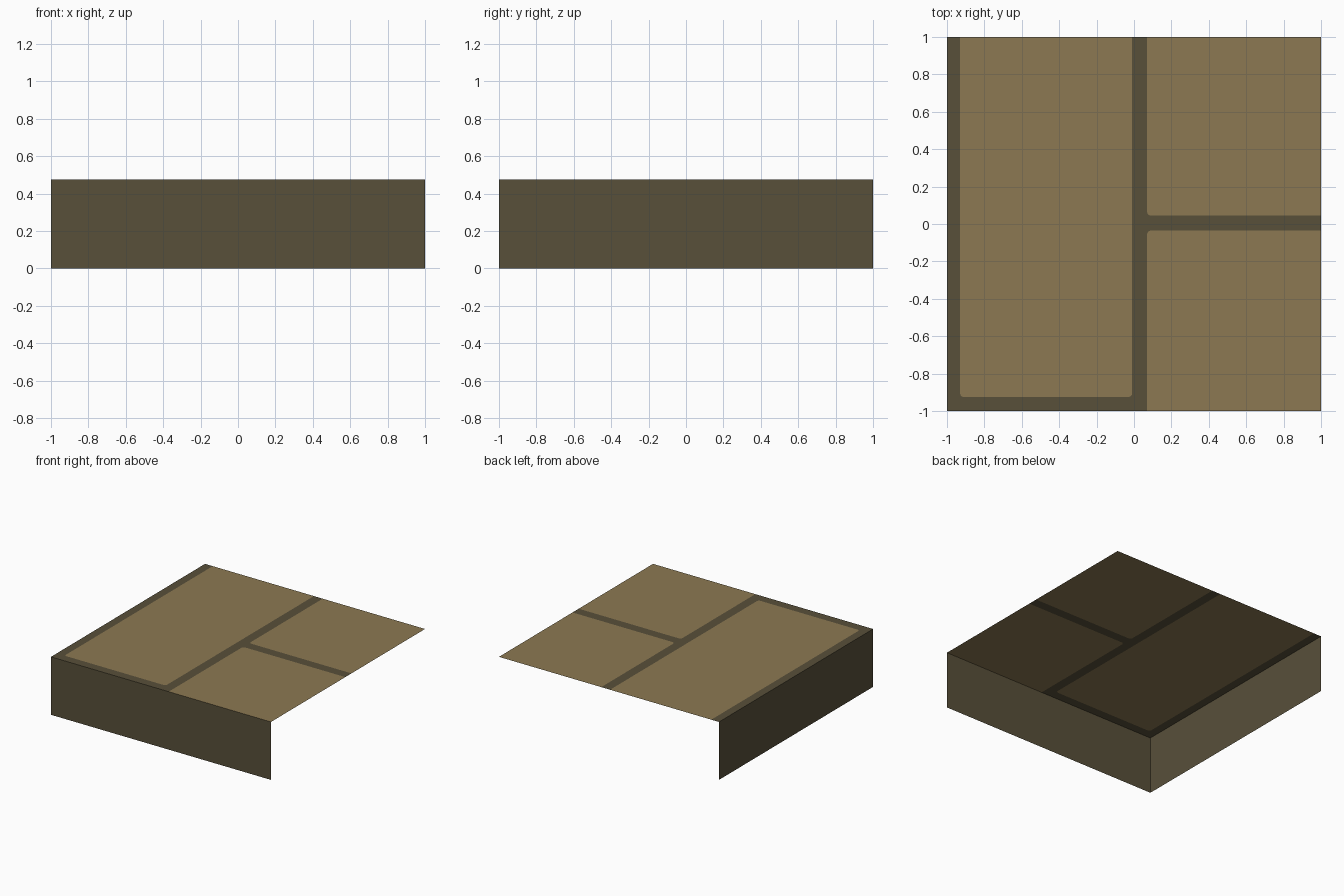
import bpy, bmesh, math
from mathutils import Vector

if "Cube" in bpy.data.objects:
    bpy.data.objects.remove(bpy.data.objects["Cube"])

H = 0.476      # height of the top surface
R = 0.02       # rounding of the inner slab corners
X0, X1, X2 = -0.93, -0.01, 0.07      # slab edges across
Y0, Y1, Y2 = -0.925, -0.035, 0.045   # slab edges front to back


def material(name, rgb):
    m = bpy.data.materials.new(name)
    m.diffuse_color = (*rgb, 1)
    m.use_nodes = True
    m.node_tree.nodes["Principled BSDF"].inputs["Base Color"].default_value = m.diffuse_color
    return m


stone = material("tan stone", (0.262, 0.191, 0.084))
mortar = material("dark mortar", (0.098, 0.080, 0.042))


def rounded(corner, before, after, steps=4):
    """Arc through a right-angle corner, running from 'before' to 'after'."""
    c, a, b = Vector(corner), Vector(before), Vector(after)
    u, v = (a - c).normalized() * R, (b - c).normalized() * R
    centre = c + u + v
    pts = []
    for i in range(steps + 1):
        t = math.pi / 2 * i / steps
        pts.append(tuple(centre - v * math.cos(t) - u * math.sin(t)))
    return pts


def outline(points):
    """Expand corners flagged with a third value into arcs."""
    out = []
    n = len(points)
    for i, p in enumerate(points):
        if len(p) == 3:
            out += rounded(p[:2], points[i - 1][:2], points[(i + 1) % n][:2])
        else:
            out.append(p)
    return out


def sheet(name, points3d, mat):
    bm = bmesh.new()
    f = bm.faces.new([bm.verts.new(p) for p in points3d])
    f.normal_update()
    if len(points3d) > 4:
        bmesh.ops.triangulate(bm, faces=[f], ngon_method='EAR_CLIP')
    me = bpy.data.meshes.new(name)
    bm.to_mesh(me)
    bm.free()
    me.materials.append(mat)
    ob = bpy.data.objects.new(name, me)
    bpy.context.collection.objects.link(ob)


def flat(name, points, mat):
    sheet(name, [(x, y, H) for x, y in outline(points)], mat)


# paving slabs, flush with the joints
flat("left_slab", [(X0, Y0, 1), (X1, Y0, 1), (X1, 1), (X0, 1)], stone)
flat("back_right_slab", [(X2, Y2, 1), (1, Y2), (1, 1), (X2, 1)], stone)
flat("front_right_slab", [(X2, -1), (1, -1), (1, Y1), (X2, Y1, 1)], stone)

# mortar joints between the slabs, one branching strip
flat("mortar_joints", [(-1, -1), (X2, -1), (X2, Y1, 1), (1, Y1), (1, Y2),
                       (X2, Y2, 1), (X2, 1), (X1, 1), (X1, Y0, 1),
                       (X0, Y0, 1), (X0, 1), (-1, 1)], mortar)

# side walls on the front and left only; the rest stays open
sheet("front_wall", [(-1, -1, 0), (1, -1, 0), (1, -1, H), (-1, -1, H)], mortar)
sheet("left_wall", [(-1, 1, 0), (-1, -1, 0), (-1, -1, H), (-1, 1, H)], mortar)
